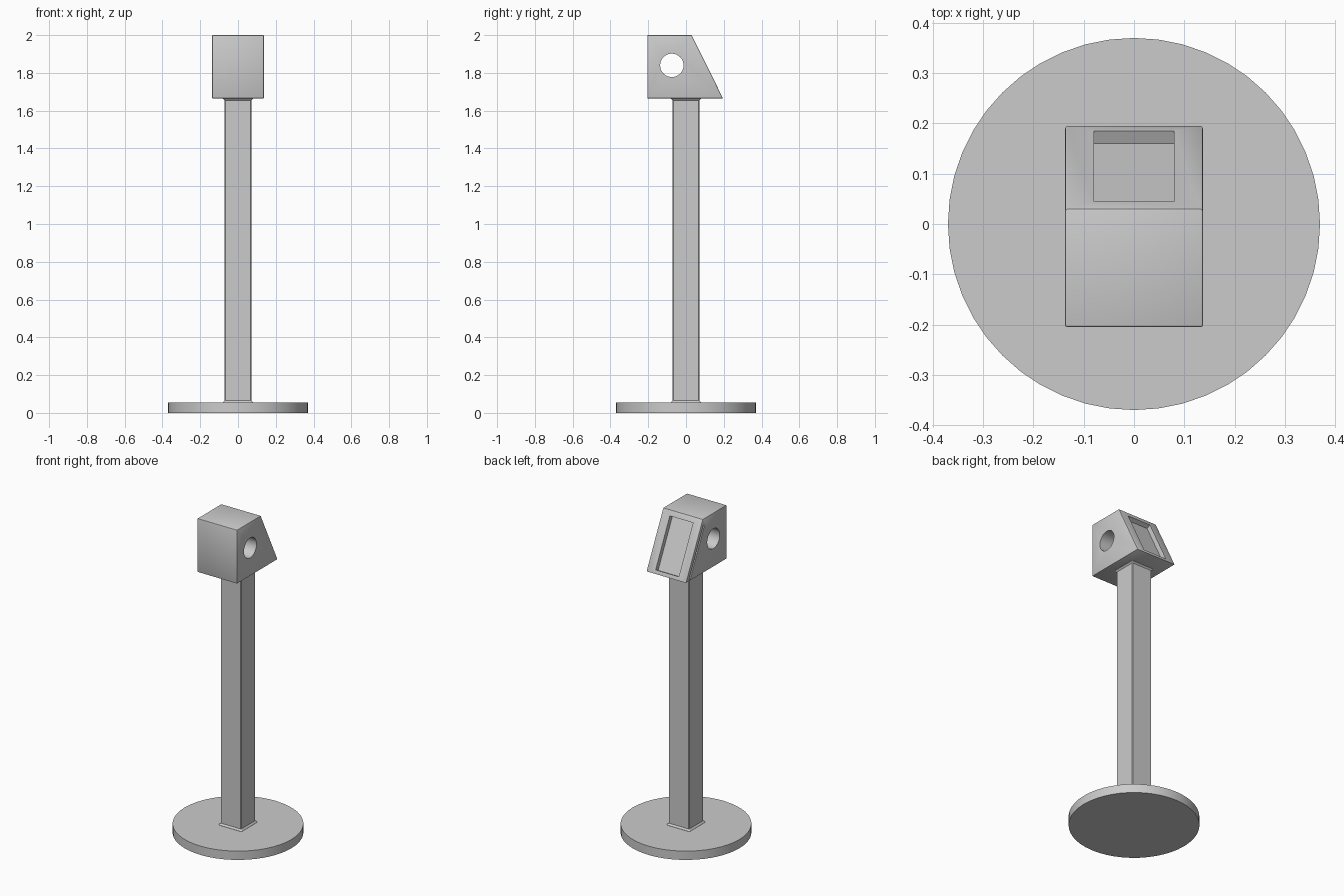
import bpy, bmesh, math
from mathutils import Vector, Matrix

cube = bpy.data.objects.get("Cube")
if cube:
    bpy.data.objects.remove(cube, do_unlink=True)

grey = bpy.data.materials.new("grey_metal")
grey.use_nodes = True
colour = (0.6, 0.6, 0.6, 1)
grey.diffuse_color = colour
grey.node_tree.nodes["Principled BSDF"].inputs["Base Color"].default_value = colour


def add_object(name, bm):
    bmesh.ops.recalc_face_normals(bm, faces=bm.faces)
    mesh = bpy.data.meshes.new(name)
    bm.to_mesh(mesh)
    bm.free()
    mesh.materials.append(grey)
    ob = bpy.data.objects.new(name, mesh)
    bpy.context.collection.objects.link(ob)
    return ob


def activate(ob):
    bpy.ops.object.select_all(action='DESELECT')
    ob.select_set(True)
    bpy.context.view_layer.objects.active = ob


def extrude_x(name, profile, x0, x1):
    """Prism along x from a (y, z) profile."""
    bm = bmesh.new()
    face = bm.faces.new([bm.verts.new((x0, y, z)) for y, z in profile])
    new = bmesh.ops.extrude_face_region(bm, geom=[face])["geom"]
    verts = [v for v in new if isinstance(v, bmesh.types.BMVert)]
    bmesh.ops.translate(bm, vec=(x1 - x0, 0, 0), verts=verts)
    return add_object(name, bm)


def bevel(ob, width):
    activate(ob)
    mod = ob.modifiers.new("edges", 'BEVEL')
    mod.width, mod.segments = width, 2
    bpy.ops.object.modifier_apply(modifier=mod.name)


def cut(ob, cutter):
    activate(ob)
    mod = ob.modifiers.new("cut", 'BOOLEAN')
    mod.operation, mod.solver, mod.object = 'DIFFERENCE', 'EXACT', cutter
    bpy.ops.object.modifier_apply(modifier=mod.name)
    bpy.data.objects.remove(cutter, do_unlink=True)


# Round floor plate
bm = bmesh.new()
bmesh.ops.create_cone(bm, cap_ends=True, segments=48, radius1=0.37, radius2=0.37,
                      depth=0.055, matrix=Matrix.Translation((0, 0, 0.0275)))
base = add_object("base_plate", bm)

# Square post, flaring slightly where it meets the plate and the head
bm = bmesh.new()
rings = []
for z, h in ((0.05, 0.08), (0.056, 0.08), (0.066, 0.071), (1.655, 0.071),
             (1.664, 0.079), (1.67, 0.079)):
    c = h - 0.005
    corners = ((h, -c), (h, c), (c, h), (-c, h), (-h, c), (-h, -c), (-c, -h), (c, -h))
    rings.append([bm.verts.new((x, y, z)) for x, y in corners])
for low, high in zip(rings, rings[1:]):
    for i in range(8):
        j = (i + 1) % 8
        bm.faces.new((low[i], low[j], high[j], high[i]))
bm.faces.new(rings[0][::-1])
bm.faces.new(rings[-1])
post = add_object("post", bm)

# Head with a sloping back
top, bottom = Vector((0.03, 2.0)), Vector((0.196, 1.665))
head = extrude_x("head", [(-0.205, 1.665), bottom, top, (-0.205, 2.0)], -0.137, 0.137)
bevel(head, 0.004)

slope = (bottom - top).normalized()
inward = Vector((slope.y, -slope.x))
length = (bottom - top).length


def slope_box(name, start, end, depth0, depth1, x0, x1):
    """Box aligned with the sloping back, measured along and into it."""
    spots = ((start, depth0), (end, depth0), (end, depth1), (start, depth1))
    return extrude_x(name, [top + slope * s + inward * d for s, d in spots], x0, x1)


# Screen recess, narrow side slot and round through-hole
cut(head, slope_box("recess_cutter", 0.034, length - 0.024, -0.05, 0.028, -0.08, 0.08))
cut(head, slope_box("slot_cutter", 0.034, length - 0.024, 0.022, 0.034, -0.2, -0.1))
circle = [(-0.075 + 0.062 * math.cos(a), 1.84 + 0.062 * math.sin(a))
          for a in (math.tau * i / 32 for i in range(32))]
cut(head, extrude_x("hole_cutter", circle, -0.3, 0.3))

for ob in (base, post, head):
    activate(ob)
    bpy.ops.object.shade_smooth_by_angle(angle=math.radians(30))
